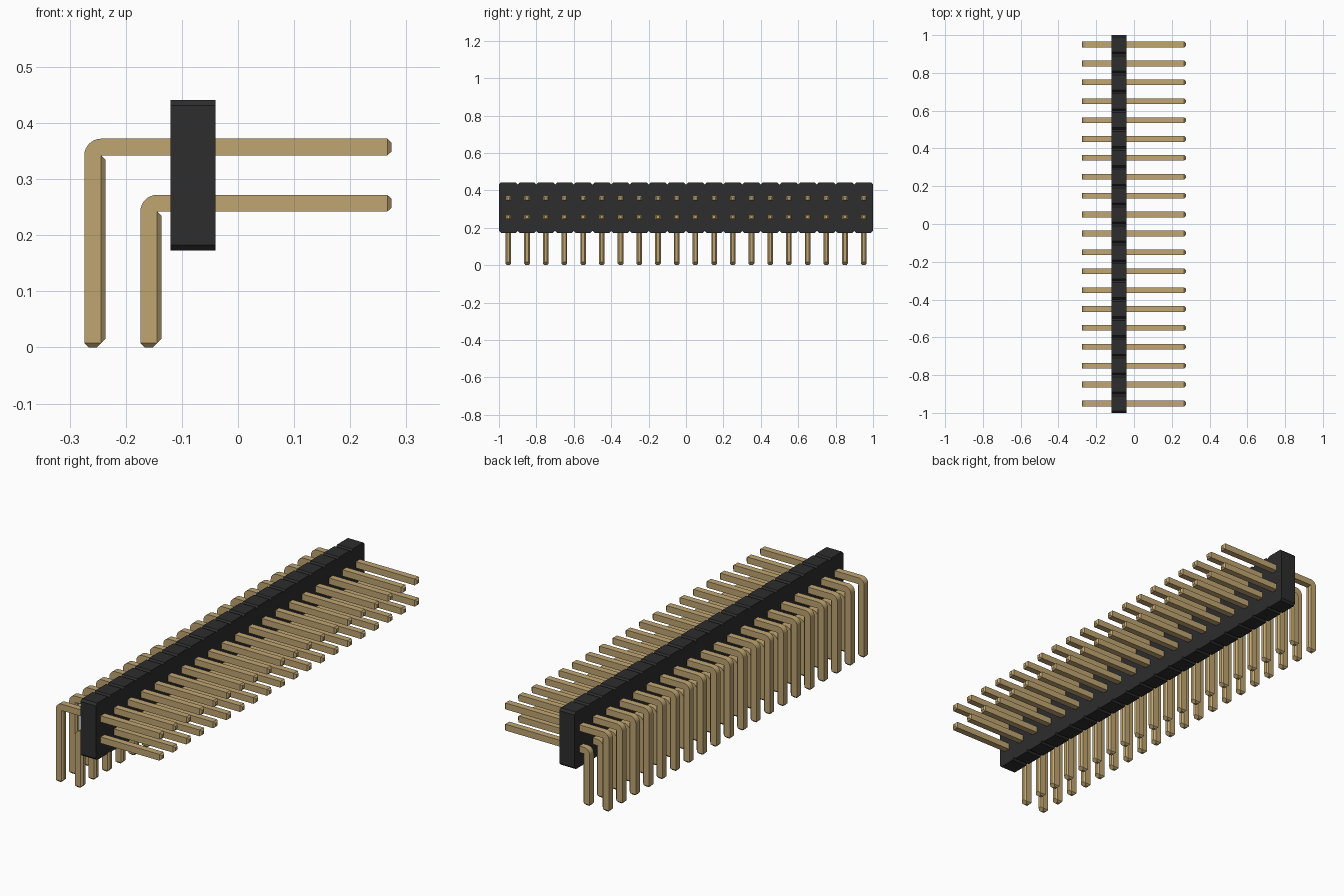
import bpy
import bmesh
from math import sin, cos, pi, radians
from mathutils import Vector

COUNT = 20        # pins per row
PITCH = 0.1
PIN = 0.03        # pin thickness
TIP = 0.008       # length of the tapered tip
FIRST_Y = -PITCH * (COUNT - 1) / 2

cube = bpy.data.objects.get("Cube")
if cube:
    bpy.data.objects.remove(cube, do_unlink=True)


def make_material(name, rgb):
    mat = bpy.data.materials.new(name)
    mat.use_nodes = True
    mat.diffuse_color = (*rgb, 1)
    mat.node_tree.nodes["Principled BSDF"].inputs["Base Color"].default_value = (*rgb, 1)
    return mat


def extrude_outline(bm, points, offset):
    """Fill a closed outline and extrude it into a solid."""
    face = bm.faces.new([bm.verts.new(p) for p in points])
    new = bmesh.ops.extrude_face_region(bm, geom=[face], use_keep_orig=True)["geom"]
    verts = [g for g in new if isinstance(g, bmesh.types.BMVert)]
    bmesh.ops.translate(bm, vec=offset, verts=verts)
    bmesh.ops.recalc_face_normals(bm, faces=bm.faces)


def add_object(name, bm, mat):
    mesh = bpy.data.meshes.new(name)
    bm.to_mesh(mesh)
    bm.free()
    mesh.materials.append(mat)
    obj = bpy.data.objects.new(name, mesh)
    bpy.context.collection.objects.link(obj)
    return obj


def pin_row(name, left, top, mat):
    """Right-angle pin with a rounded outer bend, repeated along y."""
    end = 0.274 - TIP
    inner_x, inner_z = left + PIN, top - PIN
    outline = [(end, inner_z), (end, top)]
    steps = 8
    for i in range(steps + 1):
        a = pi / 2 + pi / 2 * i / steps
        outline.append((inner_x + PIN * cos(a), inner_z + PIN * sin(a)))
    outline += [(left, TIP), (inner_x, TIP), (inner_x, inner_z)]

    bm = bmesh.new()
    y = FIRST_Y - PIN / 2
    extrude_outline(bm, [(x, y, z) for x, z in outline], Vector((0, PIN, 0)))
    # Tapered tips on both ends
    ends = [f for f in bm.faces if f.normal.x > 0.9 or
            (f.normal.z < -0.9 and f.calc_center_median().z < TIP * 2)]
    for f in ends:
        bmesh.ops.inset_region(bm, faces=[f], thickness=0.0075, depth=TIP,
                               use_boundary=True, use_even_offset=True)
    obj = add_object(name, bm, mat)
    arr = obj.modifiers.new("repeat", "ARRAY")
    arr.count = COUNT
    arr.use_relative_offset = False
    arr.use_constant_offset = True
    arr.constant_offset_displace = (0, PITCH, 0)

    # Smooth bend, sharp edges elsewhere
    bpy.ops.object.select_all(action="DESELECT")
    obj.select_set(True)
    bpy.context.view_layer.objects.active = obj
    bpy.ops.object.shade_smooth_by_angle(angle=radians(30))


gold = make_material("gold", (0.53, 0.38, 0.17))
black = make_material("black_plastic", (0.026, 0.026, 0.026))

# Housing: a strip of chamfered units with V grooves between them
low, high, cut = 0.173, 0.441, 0.01
bottom, upper = [], []
for i in range(COUNT):
    y0 = FIRST_Y + PITCH * (i - 0.5)
    y1 = y0 + PITCH
    for row, z, inward in ((bottom, low, cut), (upper, high, -cut)):
        row += [(y0, z + inward), (y0 + cut, z), (y1 - cut, z)]
bottom.append((-FIRST_Y + PITCH / 2, low + cut))
upper.append((-FIRST_Y + PITCH / 2, high - cut))
bm = bmesh.new()
extrude_outline(bm, [(-0.12, y, z) for y, z in bottom + upper[::-1]], Vector((0.08, 0, 0)))
add_object("housing", bm, black)

# Two rows of bent pins
pin_row("upper_pins", -0.274, 0.372, gold)
pin_row("lower_pins", -0.174, 0.272, gold)
